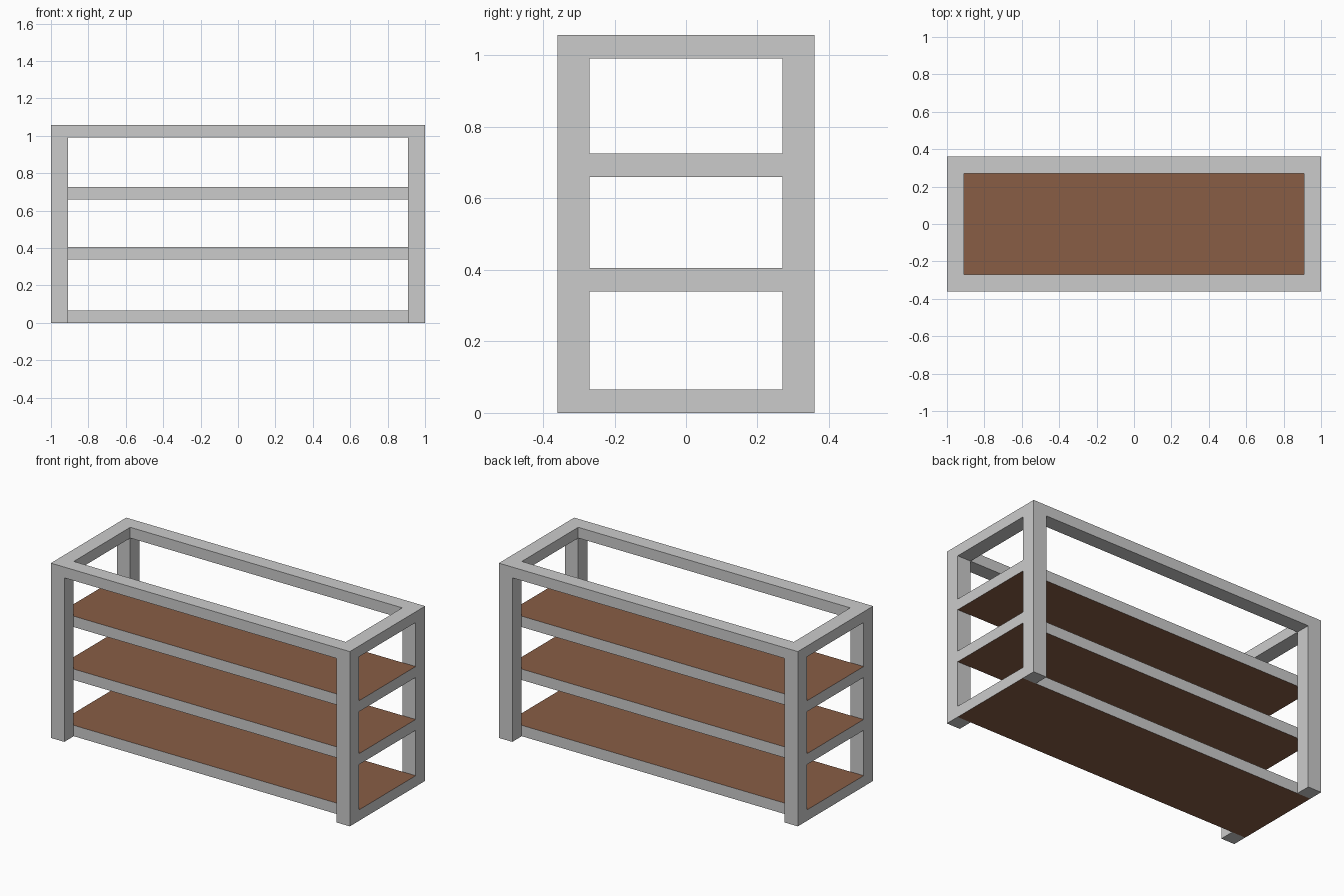
import bpy, bmesh

if "Cube" in bpy.data.objects:
    bpy.data.objects.remove(bpy.data.objects["Cube"])

X, Y, H = 1.0, 0.36, 1.057      # half length, half depth, height
POST, RAIL = 0.09, 0.065        # post width, rail / shelf thickness

brown = bpy.data.materials.new("brown_board")
brown.diffuse_color = (0.25, 0.11, 0.06, 1)
brown.use_nodes = True
brown.node_tree.nodes["Principled BSDF"].inputs["Base Color"].default_value = brown.diffuse_color


def add_object(name, bm):
    bmesh.ops.recalc_face_normals(bm, faces=bm.faces)
    mesh = bpy.data.meshes.new(name)
    bm.to_mesh(mesh)
    bm.free()
    obj = bpy.data.objects.new(name, mesh)
    bpy.context.collection.objects.link(obj)
    return obj


def extrude_down(bm, faces, depth):
    """Extrude faces straight down and return the new lower faces."""
    geom = bmesh.ops.extrude_face_region(bm, geom=faces, use_keep_orig=True)["geom"]
    verts = [g for g in geom if isinstance(g, bmesh.types.BMVert)]
    bmesh.ops.translate(bm, verts=verts, vec=(0, 0, -depth))
    return [g for g in geom if isinstance(g, bmesh.types.BMFace)]


# Frame: top ring of rails with four posts, one continuous mesh
bm = bmesh.new()
xs = (-X, -X + POST, X - POST, X)
ys = (-Y, -Y + POST, Y - POST, Y)
grid = [[bm.verts.new((x, y, H)) for y in ys] for x in xs]
ring = [bm.faces.new((grid[i][j], grid[i + 1][j], grid[i + 1][j + 1], grid[i][j + 1]))
        for i in range(3) for j in range(3) if (i, j) != (1, 1)]
under = extrude_down(bm, ring, RAIL)
corners = [f for f in under
           if abs(f.calc_center_median().x) > X - POST
           and abs(f.calc_center_median().y) > Y - POST]
extrude_down(bm, corners, H - RAIL)
bmesh.ops.delete(bm, geom=corners, context='FACES_ONLY')
add_object("frame", bm)

# Shelves: boards between the posts, grey edges, brown top and underside
for name, z in (("lower_shelf", 0.0), ("middle_shelf", 0.34), ("upper_shelf", 0.66)):
    bm = bmesh.new()
    bmesh.ops.create_cube(bm, size=1)
    bmesh.ops.scale(bm, verts=bm.verts, vec=(2 * X, 2 * (Y - POST), RAIL + 0.001))
    bmesh.ops.translate(bm, verts=bm.verts, vec=(0, 0, z + RAIL / 2 + 0.0005))
    bm.normal_update()
    for f in bm.faces:
        f.material_index = 1 if abs(f.normal.z) > 0.5 else 0
    shelf = add_object(name, bm)
    shelf.data.materials.append(None)
    shelf.data.materials.append(brown)
